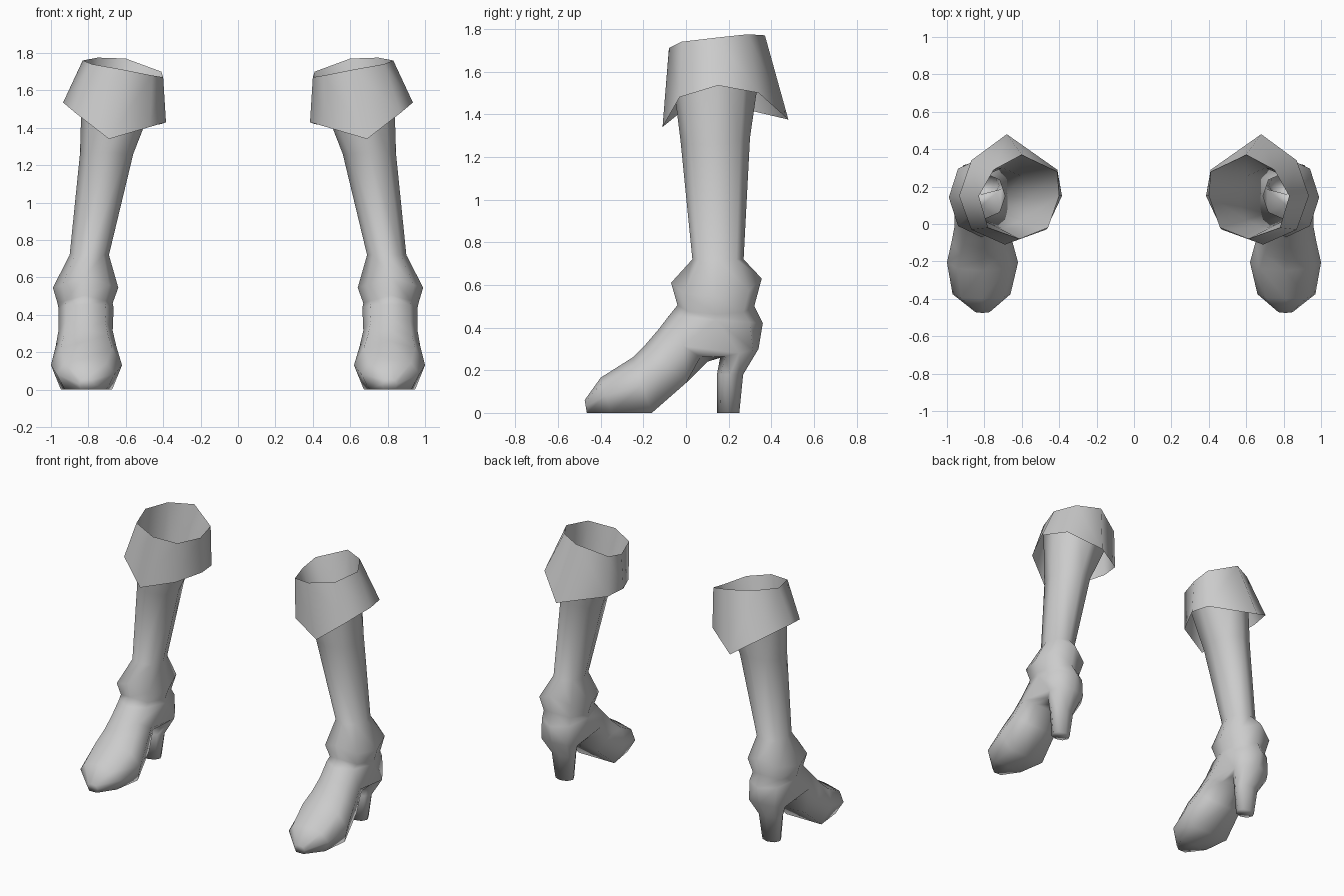
import bpy, bmesh
from mathutils import Vector

if "Cube" in bpy.data.objects:
    bpy.data.objects.remove(bpy.data.objects["Cube"])

grey = bpy.data.materials.new("light_grey_leather")
grey.diffuse_color = (0.6, 0.6, 0.6, 1)
grey.use_nodes = True
grey.node_tree.nodes["Principled BSDF"].inputs["Base Color"].default_value = grey.diffuse_color

# octagon: index 0 front, 2 outer side, 4 back, 6 inner side
OCT = [(0, 1), (.72, .72), (1, 0), (.72, -.72), (0, -1), (-.72, -.72), (-1, 0), (-.72, .72)]


def ring(front, back, x0, x1, flat=False, drop=0.0):
    """Eight-point section between a front and a back (y, z) point."""
    f, b = Vector((0, *front)), Vector((0, *back))
    mid, half = (f + b) / 2, (f - b) / 2
    pts = []
    for u, v in OCT:
        if flat and v < -.5:
            v = -1                      # flat underside
        p = mid + half * v
        p.x = (x0 + x1) / 2 + u * (x1 - x0) / 2
        p.z -= drop * abs(u)            # sides hang lower than front and back
        pts.append(p)
    return pts


def add(bm, pts):
    return [bm.verts.new(p) for p in pts]


def join(bm, a, b, idx=range(8)):
    for i in idx:
        j = (i + 1) % 8
        bm.faces.new((a[i], a[j], b[j], b[i]))


def loft(bm, loops):
    for a, b in zip(loops, loops[1:]):
        join(bm, a, b)


def finish(name, bm):
    bmesh.ops.recalc_face_normals(bm, faces=bm.faces)
    me = bpy.data.meshes.new(name)
    bm.to_mesh(me)
    bm.free()
    me.materials.append(grey)
    for p in me.polygons:
        p.use_smooth = True
    ob = bpy.data.objects.new(name, me)
    bpy.context.collection.objects.link(ob)
    m = ob.modifiers.new("pair", 'MIRROR')
    m.use_axis[0] = True
    m.use_mirror_merge = False


# slanted rim and pointed lower hem of the turned-down cuff
RIM = [(.61, -.08, 1.71), (.78, -.02, 1.74), (.83, .15, 1.76), (.75, .29, 1.775),
       (.60, .37, 1.77), (.41, .28, 1.70), (.40, .15, 1.67), (.46, -.02, 1.68)]
HEM = [(.69, -.11, 1.34), (.87, -.03, 1.48), (.935, .15, 1.535), (.87, .34, 1.50),
       (.68, .48, 1.375), (.41, .29, 1.42), (.385, .15, 1.43), (.47, -.03, 1.405)]

# boot: shaft and ankle
bm = bmesh.new()
instep = add(bm, ring((-.08, .455), (.36, .42), .665, .96))
loft(bm, [add(bm, RIM),
          add(bm, ring((-.025, 1.27), (.30, 1.29), .56, .845, drop=.02)),
          add(bm, ring((.03, .72), (.27, .72), .69, .90)),
          add(bm, ring((-.07, .61), (.355, .63), .64, .99, drop=.075)),
          add(bm, ring((-.04, .505), (.32, .50), .67, .965, drop=.04)),
          instep])

# boot: foot and heel branch off the instep
arch = add(bm, ring((-.13, .39), (.10, .24), .67, .96))
heel = add(bm, ring((.16, .26), (.34, .30), .675, .95))
join(bm, instep, arch, (6, 7, 0, 1))
join(bm, instep, heel, (2, 3, 4, 5))
bm.faces.new((instep[2], arch[2], heel[2]))
bm.faces.new((instep[6], arch[6], heel[6]))
under = [(2, 2), (3, 1), (4, 0), (5, 7), (6, 6)]
for (a, h), (a2, h2) in zip(under, under[1:]):
    bm.faces.new((arch[a], arch[a2], heel[h2], heel[h]))

# boot: toe end
tip = add(bm, ring((-.475, .06), (-.465, 0), .77, .85, flat=True))
loft(bm, [arch,
          add(bm, ring((-.19, .32), (0, .14), .65, .975, flat=True)),
          add(bm, ring((-.25, .26), (-.16, 0), .62, 1.0, flat=True)),
          add(bm, ring((-.40, .165), (-.35, 0), .66, .97, flat=True)),
          tip])
bm.faces.new(tip)

# boot: heel post
foot = add(bm, ring((.145, 0), (.25, 0), .745, .875))
loft(bm, [heel, add(bm, ring((.145, .18), (.268, .18), .72, .90)), foot])
bm.faces.new(foot)
finish("boots", bm)

# cuff
bm = bmesh.new()
loft(bm, [add(bm, RIM), add(bm, HEM)])
finish("cuffs", bm)
